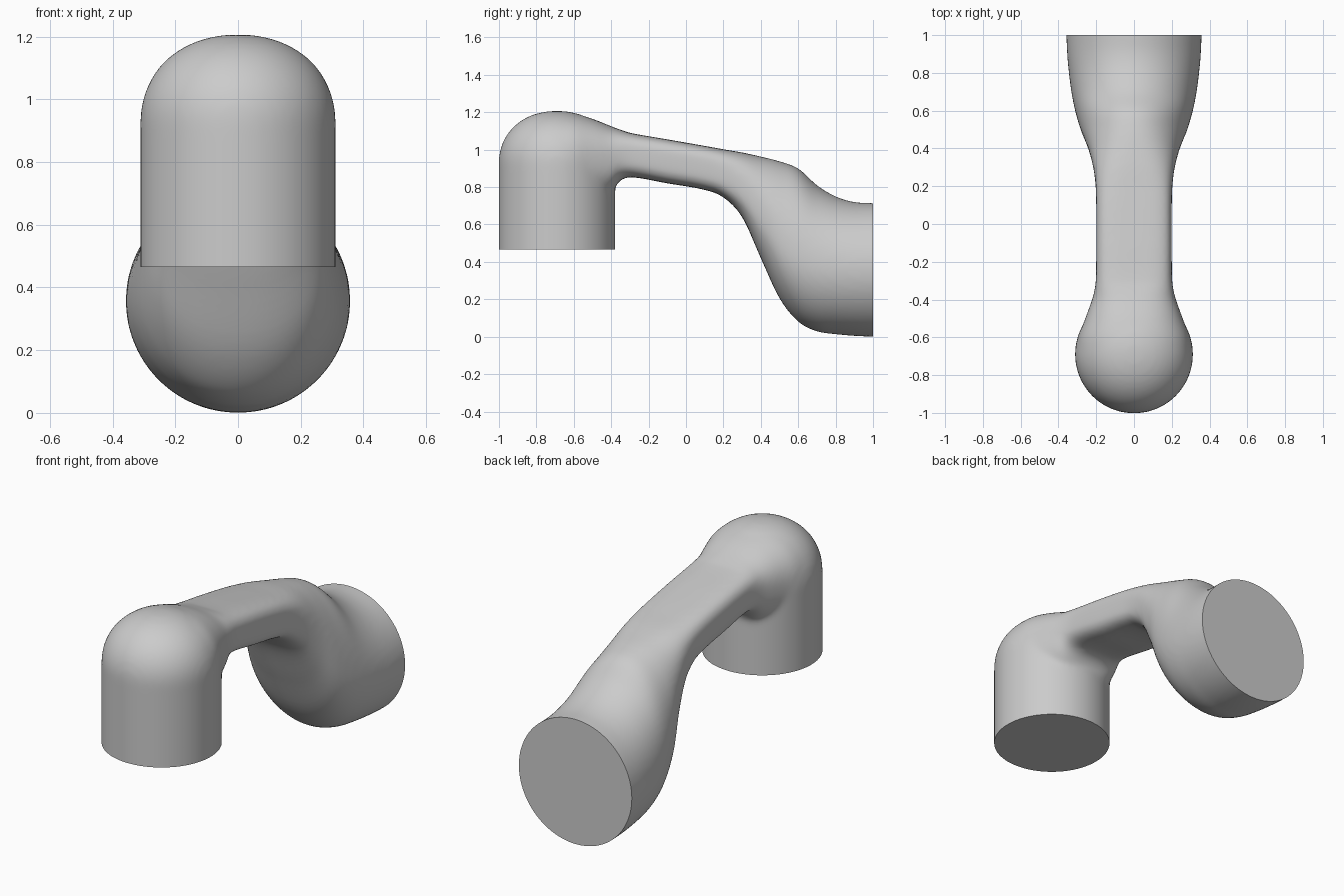
import bpy, bmesh, math

if "Cube" in bpy.data.objects:
    bpy.data.objects.remove(bpy.data.objects["Cube"])

# Arm sections along y: y, top z, bottom z, half width, widest z, squareness
ARM = [
    (-0.69, 1.20, 0.72, 0.305, 0.93, 2.3),
    (-0.60, 1.193, 0.72, 0.295, 0.94, 2.3),
    (-0.50, 1.165, 0.72, 0.258, 0.95, 2.4),
    (-0.40, 1.125, 0.765, 0.222, 0.96, 2.6),
    (-0.36, 1.11, 0.83, 0.211, 0.97, 2.9),
    (-0.30, 1.09, 0.853, 0.202, 0.97, 3.6),
    (-0.10, 1.055, 0.82, 0.20, 0.94, 4.0),
    (0.10, 1.02, 0.785, 0.20, 0.90, 4.0),
    (0.20, 1.002, 0.745, 0.203, 0.87, 3.6),
    (0.30, 0.985, 0.64, 0.216, 0.80, 3.0),
    (0.40, 0.963, 0.42, 0.243, 0.67, 2.5),
    (0.50, 0.938, 0.205, 0.283, 0.51, 2.2),
    (0.60, 0.90, 0.08, 0.312, 0.42, 2.05),
    (0.70, 0.81, 0.028, 0.332, 0.38, 2.0),
    (0.80, 0.75, 0.013, 0.345, 0.365, 2.0),
    (0.90, 0.72, 0.004, 0.354, 0.36, 2.0),
    (1.00, 0.714, 0.0, 0.358, 0.357, 2.0),
    (1.12, 0.714, 0.0, 0.358, 0.357, 2.0),
]
SEG = 72


def sample(y):
    """Smooth interpolation of the section table."""
    i = 0
    while i < len(ARM) - 2 and y > ARM[i + 1][0]:
        i += 1
    a, b = ARM[i], ARM[i + 1]
    p, q = ARM[max(i - 1, 0)], ARM[min(i + 2, len(ARM) - 1)]
    h = b[0] - a[0]
    t = (y - a[0]) / h
    out = []
    for k in range(1, 6):
        ma = (b[k] - p[k]) / (b[0] - p[0]) * h
        mb = (q[k] - a[k]) / (q[0] - a[0]) * h
        out.append((2*t**3 - 3*t**2 + 1) * a[k] + (t**3 - 2*t**2 + t) * ma
                   + (3*t**2 - 2*t**3) * b[k] + (t**3 - t**2) * mb)
    return out


def loft(name, rings):
    """Closed skin through equal rings of points."""
    bm = bmesh.new()
    vr = [[bm.verts.new(c) for c in r] for r in rings]
    for a, b in zip(vr, vr[1:]):
        for j in range(SEG):
            k = (j + 1) % SEG
            bm.faces.new((a[j], a[k], b[k], b[j]))
    bm.faces.new(vr[0])
    bm.faces.new(vr[-1])
    bmesh.ops.recalc_face_normals(bm, faces=bm.faces[:])
    me = bpy.data.meshes.new(name)
    bm.to_mesh(me)
    bm.free()
    ob = bpy.data.objects.new(name, me)
    bpy.context.collection.objects.link(ob)
    return ob


def power(v, e):
    return math.copysign(abs(v) ** e, v)


ANG = [2 * math.pi * (j + 0.5) / SEG for j in range(SEG)]

# Arm with swollen rear end
rings = []
for i in range(91):
    y = -0.69 + (1.12 + 0.69) * i / 90
    top, bot, w, mid, n = sample(y)
    rings.append([(w * power(math.cos(a), 2 / n), y,
                   mid + (top - mid if math.sin(a) > 0 else mid - bot)
                   * power(math.sin(a), 2 / n)) for a in ANG])
body = loft("pipe_body", rings)

# Domed upright column
prof = [(0.312, 0.36), (0.312, 0.6), (0.312, 0.8)]
for i in range(20):
    t = math.pi / 2 * i / 20
    prof.append((0.312 * math.cos(t) ** (2 / 2.15),
                 0.92 + 0.287 * math.sin(t) ** (2 / 2.15)))
prof.append((0.004, 1.207))
column = loft("column_helper", [[(r * math.cos(a), -0.69 + r * math.sin(a), z)
                                 for a in ANG] for r, z in prof])
column.hide_render = True

# Fuse the two parts and soften the joint
m = body.modifiers.new("union", 'BOOLEAN')
m.operation = 'UNION'
m.solver = 'EXACT'
m.object = column
m = body.modifiers.new("remesh", 'REMESH')
m.mode = 'VOXEL'
m.voxel_size = 0.014
m = body.modifiers.new("soften", 'SMOOTH')
m.factor = 0.5
m.iterations = 14
deps = bpy.context.evaluated_depsgraph_get()
mesh = bpy.data.meshes.new_from_object(body.evaluated_get(deps))
body.modifiers.clear()
body.data = mesh
bpy.data.objects.remove(column)

# Cut both open ends flat and cap them
bm = bmesh.new()
bm.from_mesh(mesh)
for co, no, inside in (((0, 0, 0.465), (0, 0, -1), lambda c: c.y < -0.2),
                       ((0, 1, 0), (0, 1, 0), lambda c: c.y > 0.7)):
    faces = [f for f in bm.faces if inside(f.calc_center_median())]
    geom = set(faces)
    for f in faces:
        geom.update(f.edges)
        geom.update(f.verts)
    bmesh.ops.bisect_plane(bm, geom=list(geom), plane_co=co, plane_no=no,
                           clear_outer=True)
    bmesh.ops.holes_fill(bm, edges=[e for e in bm.edges if e.is_boundary], sides=0)
bmesh.ops.recalc_face_normals(bm, faces=bm.faces[:])
bm.to_mesh(mesh)
bm.free()

bpy.context.view_layer.objects.active = body
body.select_set(True)
bpy.ops.object.shade_smooth_by_angle(angle=math.radians(40))
